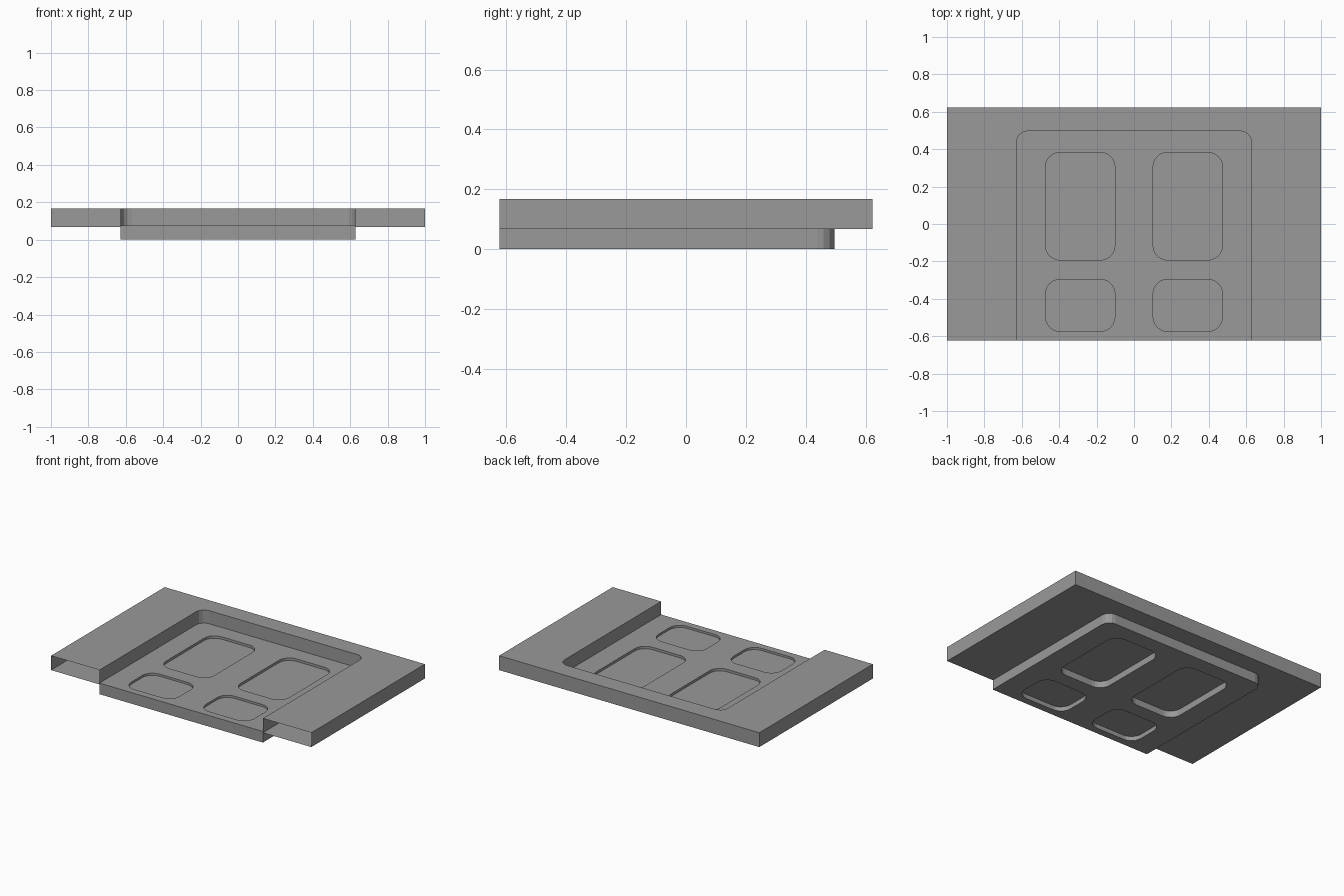
import bpy, bmesh
from math import cos, sin, pi

if "Cube" in bpy.data.objects:
    bpy.data.objects.remove(bpy.data.objects["Cube"])

Y = 0.6235              # half depth
NX, NY = 0.628, 0.497   # notch half width and back edge
Z0, Z1 = 0.068, 0.168   # frame bottom and top
PLATE_TOP = 0.077

grey = bpy.data.materials.new("dark_grey")
grey.diffuse_color = (0.32, 0.32, 0.32, 1)
grey.use_nodes = True
grey.node_tree.nodes["Principled BSDF"].inputs["Base Color"].default_value = grey.diffuse_color


def arc(cx, cy, r, a0, a1, n):
    return [(cx + r * cos(a0 + (a1 - a0) * i / n),
             cy + r * sin(a0 + (a1 - a0) * i / n)) for i in range(n + 1)]


def rounded_rect(x0, x1, y0, y1, r, n=6):
    corners = [(x1 - r, y1 - r), (x0 + r, y1 - r), (x0 + r, y0 + r), (x1 - r, y0 + r)]
    pts = []
    for k, (cx, cy) in enumerate(corners):
        pts += arc(cx, cy, r, k * pi / 2, (k + 1) * pi / 2, n)
    return pts


def prism(name, outline, z0, z1, open_front=False):
    """Extruded outline; open_front skips the walls lying on the front edge."""
    bm = bmesh.new()
    low = [bm.verts.new((x, y, z0)) for x, y in outline]
    top = [bm.verts.new((x, y, z1)) for x, y in outline]
    bm.faces.new(low[::-1])
    bm.faces.new(top)
    n = len(outline)
    for i in range(n):
        j = (i + 1) % n
        if open_front and outline[i][1] == outline[j][1] == -Y:
            continue
        bm.faces.new((low[i], low[j], top[j], top[i]))
    me = bpy.data.meshes.new(name)
    bm.to_mesh(me)
    bm.free()
    me.materials.append(grey)
    bpy.context.collection.objects.link(bpy.data.objects.new(name, me))


# Tray outline: square at the front, rounded at the back (left front to right front)
R = 0.06
tray = ([(-NX, -Y)] + arc(-NX + R, NY - R, R, pi, pi / 2, 4)
        + arc(NX - R, NY - R, R, pi / 2, 0, 4) + [(NX, -Y)])

# Hollow U-shaped frame, its two front ends left open
frame = tray + [(1, -Y), (1, Y), (-1, Y), (-1, -Y)]
prism("frame", frame, Z0, Z1, open_front=True)

# Four pockets, each partly filled by a thin panel: long at the back, short at the front
pockets = []
for side, x0, x1 in (("left", -0.473, -0.102), ("right", 0.102, 0.473)):
    for kind, y0, y1, z0, z1 in (("long", -0.193, 0.383, 0.045, 0.06),
                                 ("short", -0.574, -0.296, 0.03, 0.062)):
        loop = rounded_rect(x0, x1, y0, y1, 0.078)
        pockets.append(loop)
        prism(f"{kind}_panel_{side}", loop, z0, z1)

# Sunken tray plate pierced by the pockets
cu = bpy.data.curves.new("tray_plate", 'CURVE')
cu.dimensions = '2D'
cu.fill_mode = 'BOTH'
cu.extrude = PLATE_TOP / 2
for loop in [tray] + pockets:
    sp = cu.splines.new('POLY')
    sp.points.add(len(loop) - 1)
    for p, (x, y) in zip(sp.points, loop):
        p.co = (x, y, 0, 1)
    sp.use_cyclic_u = True
plate = bpy.data.objects.new("tray_plate", cu)
plate.location.z = PLATE_TOP / 2
bpy.context.collection.objects.link(plate)
bpy.context.view_layer.objects.active = plate
plate.select_set(True)
bpy.ops.object.convert(target='MESH')
plate.data.materials.clear()
plate.data.materials.append(grey)
bpy.ops.object.shade_flat()
